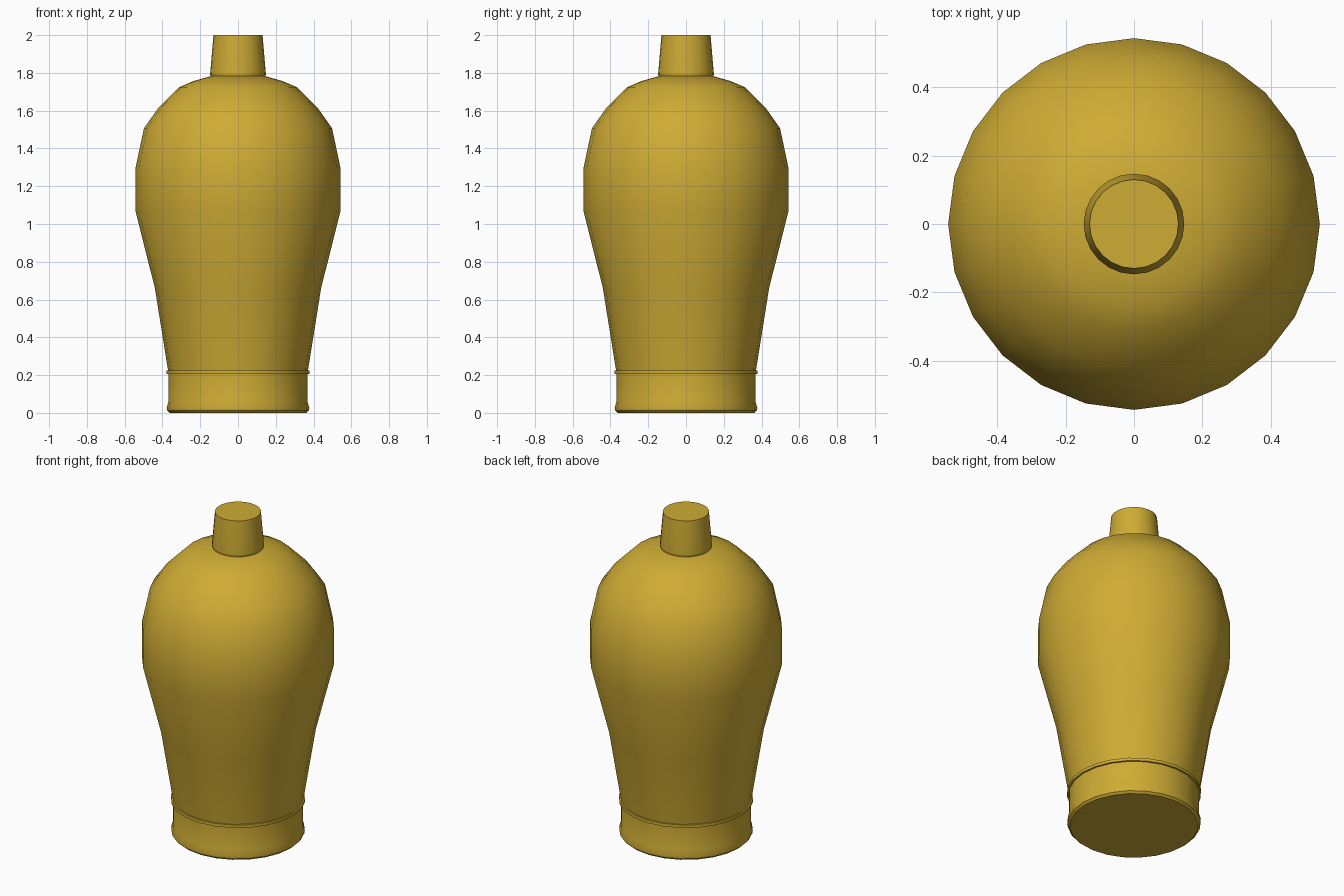
import bpy, bmesh, math

if "Cube" in bpy.data.objects:
    bpy.data.objects.remove(bpy.data.objects["Cube"])

SIDES = 24
gold = bpy.data.materials.new("gold")
gold.diffuse_color = (0.62, 0.41, 0.035, 1)
gold.use_nodes = True
gold.node_tree.nodes["Principled BSDF"].inputs["Base Color"].default_value = gold.diffuse_color


def lathe(name, profile, angle):
    """Revolve (radius, z) points into a closed solid."""
    bm = bmesh.new()
    rings = []
    for r, z in profile:
        rings.append([bm.verts.new((r * math.cos(math.tau * i / SIDES),
                                    r * math.sin(math.tau * i / SIDES), z))
                      for i in range(SIDES)])
    for a, b in zip(rings, rings[1:]):
        for i in range(SIDES):
            j = (i + 1) % SIDES
            bm.faces.new((a[i], a[j], b[j], b[i]))
    bm.faces.new(rings[0][::-1])
    bm.faces.new(rings[-1])
    mesh = bpy.data.meshes.new(name)
    bm.to_mesh(mesh)
    bm.free()
    mesh.materials.append(gold)
    ob = bpy.data.objects.new(name, mesh)
    bpy.context.collection.objects.link(ob)
    bpy.ops.object.select_all(action='DESELECT')
    ob.select_set(True)
    bpy.context.view_layer.objects.active = ob
    bpy.ops.object.shade_smooth_by_angle(angle=math.radians(angle))
    return ob


# Flared foot
lathe("foot", [(0.362, 0), (0.375, 0.012), (0.378, 0.026), (0.368, 0.06),
               (0.368, 0.21)], 35)

# Thin band between foot and body
lathe("foot_band", [(0.379, 0.206), (0.379, 0.224)], 35)

# Shouldered body
lathe("body", [(0.37, 0.222), (0.44, 0.66), (0.543, 1.07), (0.543, 1.295),
               (0.498, 1.507), (0.423, 1.613), (0.312, 1.724),
               (0.238, 1.756), (0.143, 1.783)], 40)

# Tapered neck
lathe("neck", [(0.14, 1.775), (0.147, 1.79), (0.147, 1.80), (0.13, 2.0)], 35)
